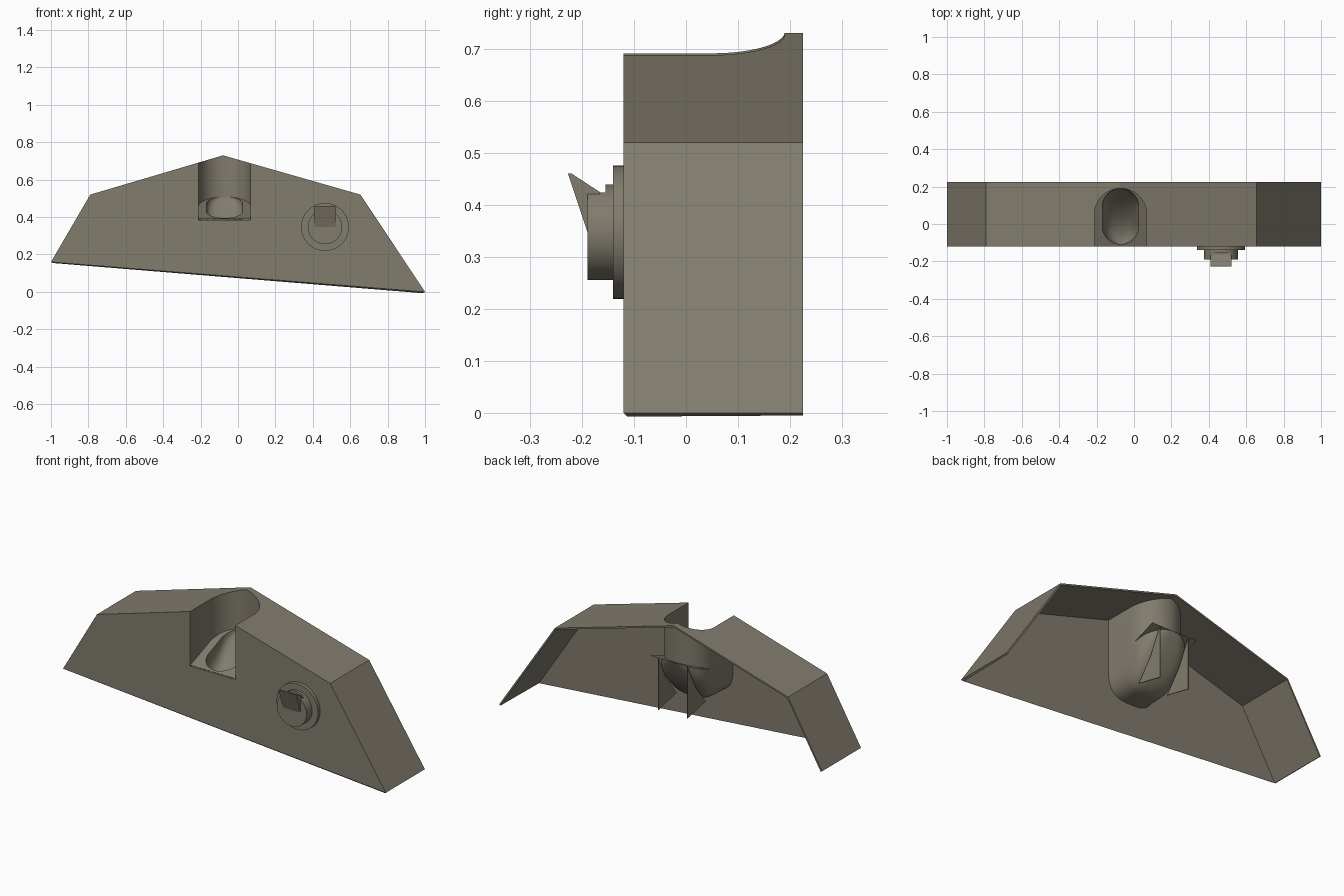
import bpy, bmesh, math
from mathutils import Matrix, Vector

cube = bpy.data.objects.get("Cube")
if cube:
    bpy.data.objects.remove(cube, do_unlink=True)

paint = bpy.data.materials.new("warm grey")
paint.use_nodes = True
COLOUR = (0.22, 0.20, 0.155, 1)
paint.diffuse_color = COLOUR
paint.node_tree.nodes["Principled BSDF"].inputs["Base Color"].default_value = COLOUR

FRONT, BACK, CX, HALF = -0.12, 0.225, -0.072, 0.14
OUTLINE = [(1, 0), (0.655, 0.52), (-0.08, 0.73), (-0.79, 0.52), (-1, 0.16)]


def make(name, bm, smooth=False):
    mesh = bpy.data.meshes.new(name)
    bm.to_mesh(mesh)
    bm.free()
    ob = bpy.data.objects.new(name, mesh)
    bpy.context.collection.objects.link(ob)
    mesh.materials.append(paint)
    if smooth:
        bpy.ops.object.select_all(action='DESELECT')
        ob.select_set(True)
        bpy.context.view_layer.objects.active = ob
        bpy.ops.object.shade_smooth_by_angle(angle=math.radians(35))
    return ob


def prism(name, points, shift):
    """Extrude a closed 3D outline along a vector."""
    bm = bmesh.new()
    base = bm.faces.new([bm.verts.new(p) for p in points])
    top = bmesh.ops.extrude_face_region(bm, geom=[base], use_keep_orig=True)["geom"]
    bmesh.ops.translate(bm, vec=shift, verts=[v for v in top if isinstance(v, bmesh.types.BMVert)])
    bmesh.ops.recalc_face_normals(bm, faces=bm.faces)
    return make(name, bm)


def bake(ob):
    """Replace the mesh by its modified version."""
    graph = bpy.context.evaluated_depsgraph_get()
    mesh = bpy.data.meshes.new_from_object(ob.evaluated_get(graph))
    ob.modifiers.clear()
    ob.data = mesh


def cut(ob, cutter):
    mod = ob.modifiers.new("cut", 'BOOLEAN')
    mod.operation, mod.solver, mod.object = 'DIFFERENCE', 'EXACT', cutter
    bake(ob)
    bpy.data.objects.remove(cutter, do_unlink=True)


def ramp(y):
    return 0.39 + 0.13 * (y - FRONT) / 0.34


def roof(x):
    for (x1, z1), (x0, z0) in zip(OUTLINE, OUTLINE[1:]):
        if x0 <= x <= x1:
            return z0 + (z1 - z0) * (x - x0) / (x1 - x0)


def arch(front, steps=24):
    """U outline in plan, from the right side round the back to the left."""
    arc = [math.pi * i / steps for i in range(steps + 1)]
    pts = [(CX + HALF * math.cos(a), 0.05 + HALF * math.sin(a)) for a in arc]
    return [(CX + HALF, front)] + pts + [(CX - HALF, front)]


# Thin shell: front plate and folded roof, open behind and below
bm = bmesh.new()
near = [bm.verts.new((x, FRONT, z)) for x, z in OUTLINE]
far = [bm.verts.new((x, BACK, z)) for x, z in OUTLINE]
bm.faces.new(near)
for i in range(len(near) - 1):
    bm.faces.new((near[i + 1], near[i], far[i], far[i + 1]))
shell = make("housing_shell", bm)
solid = shell.modifiers.new("thickness", 'SOLIDIFY')
solid.thickness, solid.offset, solid.use_even_offset = 0.009, -1, True
bake(shell)
cutter = prism("notch_cutter", [(x, y, 0.385) for x, y in arch(-0.3)], Vector((0, 0, 1)))
cutter.hide_render = True
cut(shell, cutter)

# Curved wall of the notch, from sloping floor to roof
bm = bmesh.new()
rows = [(bm.verts.new((x, y, ramp(y) - 0.002)), bm.verts.new((x, y, roof(x)))) for x, y in arch(FRONT)]
for (a, b), (c, d) in zip(rows, rows[1:]):
    bm.faces.new((a, b, d, c))
make("notch_wall", bm, True)

# Sloping floor with a rounded slot
SLOT, SLOT_FRONT, SLOT_BACK = 0.097, -0.108, 0.19


def slot_width(y):
    over = max(SLOT_FRONT + SLOT - y, y - SLOT_BACK + SLOT, 0)
    return math.sqrt(max(SLOT ** 2 - over ** 2, 0))


def body_width(y):
    over = max(y - 0.08, 0)
    return HALF * math.sqrt(max(1 - (over / 0.14) ** 2, 0))


bm = bmesh.new()
slot = []
for i in range(40):
    a = 2 * math.pi * i / 40
    mid = SLOT_BACK - SLOT if math.sin(a) >= 0 else SLOT_FRONT + SLOT
    slot.append((CX + SLOT * math.cos(a), mid + SLOT * math.sin(a)))
plate = [(CX + sx * HALF, y) for sx, y in ((1, FRONT), (1, 0.22), (-1, 0.22), (-1, FRONT))]
edges = []
for loop in (plate, slot):
    vs = [bm.verts.new((x, y, ramp(y))) for x, y in loop]
    edges += [bm.edges.new((vs[i - 1], vs[i])) for i in range(len(vs))]
bmesh.ops.triangle_fill(bm, edges=edges, use_beauty=True, normal=(0, 0, 1))
make("notch_floor", bm)


# Scooped pocket below the floor: inner and outer skins
def scoop(name, y0, y1, width, floor, flip):
    bm = bmesh.new()
    rows = []
    for i in range(33):
        y = y0 + (y1 - y0) * (1 - math.cos(math.pi * i / 32)) / 2
        w, depth = width(y), max(ramp(y) - floor(y), 0)
        row = []
        for j in range(25):
            a = math.pi * j / 24
            c = math.cos(a)
            x = CX + w * math.copysign(abs(c) ** 0.7, c)
            row.append(bm.verts.new((x, y, ramp(y) - depth * abs(math.sin(a)) ** 0.7)))
        rows.append(row)
    for r, s in zip(rows, rows[1:]):
        for j in range(24):
            quad = (r[j], r[j + 1], s[j + 1], s[j])
            bm.faces.new(quad[::-1] if flip else quad)
    bmesh.ops.remove_doubles(bm, verts=bm.verts, dist=0.0002)
    return make(name, bm, True)


scoop("pocket_inside", SLOT_FRONT, SLOT_BACK, slot_width,
      lambda y: 0.275 + 0.23 * max(0, (y + 0.1) / 0.29) ** 2, True)
scoop("pocket_outside", -0.113, 0.22, body_width,
      lambda y: 0.255 + 0.265 * max(0, y / 0.22) ** 2, False)

# Pair of thin support fins behind the pocket
for side, name in ((-1, "right_fin"), (1, "left_fin")):
    x = CX - 0.002 + side * 0.09
    fin = [(x, 0.22, 0.52), (x, 0.22, 0.23), (x, 0.06, 0.265), (x, 0.15, 0.38)]
    prism(name, fin, Vector((0.004, 0, 0)))

# Round knob on a flange
KX, KZ = 0.465, 0.347


def disc(name, radius, y0, y1):
    bm = bmesh.new()
    bmesh.ops.create_cone(bm, cap_ends=True, segments=64, radius1=radius, radius2=radius, depth=y1 - y0)
    bmesh.ops.transform(bm, verts=bm.verts, matrix=Matrix.Translation((KX, (y0 + y1) / 2, KZ))
                        @ Matrix.Rotation(math.pi / 2, 4, 'X'))
    return make(name, bm, True)


disc("knob_flange", 0.128, -0.14, FRONT)
knob = disc("knob", 0.092, -0.189, -0.138)
L = KX - 0.055
cutter = prism("lever_slot_cutter", [(L, -0.3, 0.424), (L, -0.155, 0.424), (L, -0.155, 0.6), (L, -0.3, 0.6)],
               Vector((0.11, 0, 0)))
cutter.hide_render = True
cut(knob, cutter)

# Wedge lever on the knob
prism("knob_lever", [(L, -0.187, 0.34), (L, -0.227, 0.46), (L, -0.22, 0.46), (L, -0.165, 0.424), (L, -0.165, 0.36)],
      Vector((0.11, 0, 0)))
